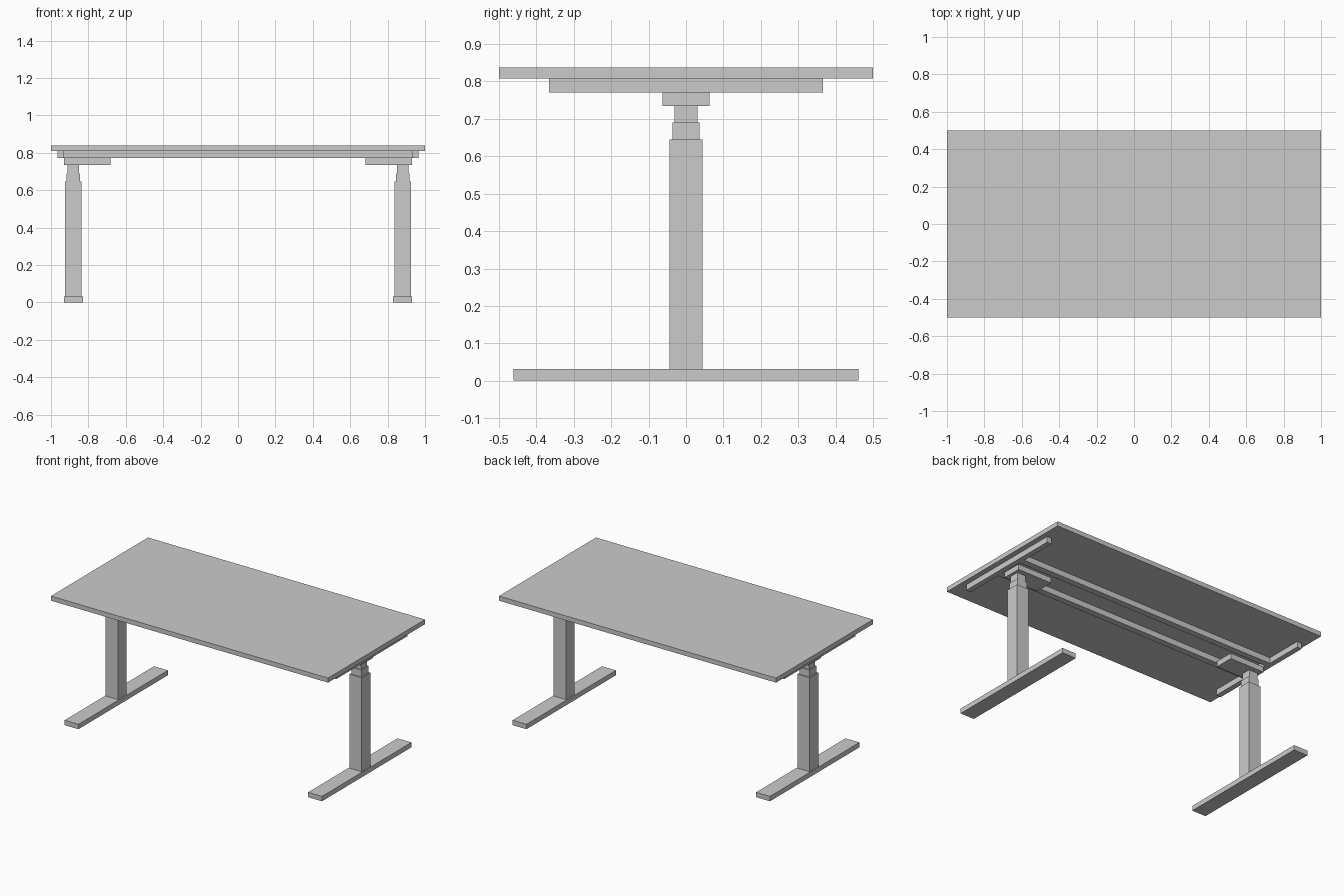
import bpy, bmesh
from mathutils import Vector

if "Cube" in bpy.data.objects:
    bpy.data.objects.remove(bpy.data.objects["Cube"])


def box(name, x, y, z):
    """Box from (min, max) ranges on each axis."""
    lo, hi = Vector((x[0], y[0], z[0])), Vector((x[1], y[1], z[1]))
    bm = bmesh.new()
    bmesh.ops.create_cube(bm, size=1)
    for v in bm.verts:
        v.co = (lo + hi) / 2 + v.co * (hi - lo)
    mesh = bpy.data.meshes.new(name)
    bm.to_mesh(mesh)
    bm.free()
    obj = bpy.data.objects.new(name, mesh)
    bpy.context.collection.objects.link(obj)
    return obj


# Table top
box("table_top", (-1, 1), (-0.5, 0.5), (0.808, 0.838))

# Two long rails under the top
for side, s in (("front", -1), ("back", 1)):
    box(side + "_rail", (-0.932, 0.932), sorted((s * 0.077, s * 0.118)), (0.771, 0.808))

# Leg assemblies, mirrored left and right
LEG_X = 0.88
for side, s in (("left", -1), ("right", 1)):
    def part(name, x, y, z):
        box(f"{side}_{name}", sorted((s * x[0], s * x[1])), (-y, y), z)

    def tube(name, half, z):
        part(name, (LEG_X - half, LEG_X + half), half, z)

    part("foot", (0.829, 0.929), 0.461, (0, 0.032))
    tube("outer_column", 0.044, (0.032, 0.645))
    tube("middle_column", 0.036, (0.645, 0.69))
    tube("inner_column", 0.031, (0.69, 0.735))
    part("motor_housing", (0.682, 0.93), 0.063, (0.735, 0.771))
    part("side_bracket", (0.932, 0.966), 0.366, (0.771, 0.808))
